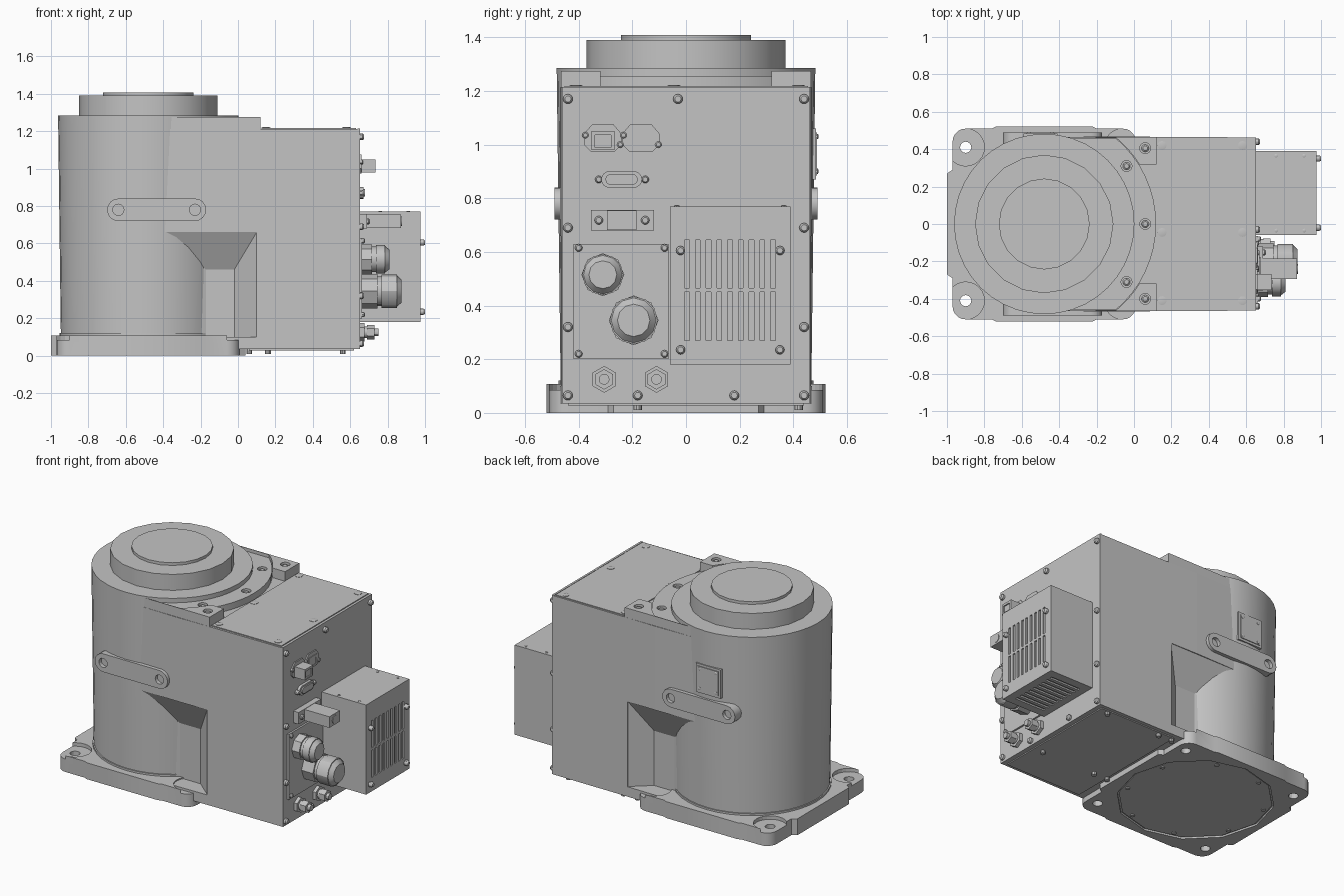
import bpy, bmesh
from math import sin, cos, radians
from mathutils import Matrix

if "Cube" in bpy.data.objects:
    bpy.data.objects.remove(bpy.data.objects["Cube"])

# One grey for the whole machine
GREY = bpy.data.materials.new("machine grey")
GREY.use_nodes = True
GREY.diffuse_color = (0.55, 0.55, 0.55, 1)
GREY.node_tree.nodes["Principled BSDF"].inputs["Base Color"].default_value = GREY.diffuse_color
CX = -0.48  # axis of the round tower


class Part:
    """Collects simple solids into one mesh object."""

    def __init__(self):
        self.bm = bmesh.new()

    def box(self, x0, x1, y0, y1, z0, z1):
        return self.prism([(x0, y0), (x1, y0), (x1, y1), (x0, y1)], z0, z1)

    def prism(self, pts, lo, hi, axis="Z"):
        place = {"X": lambda a, b, h: (h, a, b), "Y": lambda a, b, h: (a, h, b),
                 "Z": lambda a, b, h: (a, b, h)}[axis]
        bottom, top = [[self.bm.verts.new(place(a, b, h)) for a, b in pts] for h in (lo, hi)]
        self.bm.faces.new(bottom[::-1])
        self.bm.faces.new(top)
        n = len(pts)
        for i in range(n):
            j = (i + 1) % n
            self.bm.faces.new((bottom[i], bottom[j], top[j], top[i]))
        return self

    def rod(self, a, b, lo, hi, r1, r2=None, axis="Z", n=16):
        rot = {"X": Matrix(((0, 0, 1), (1, 0, 0), (0, 1, 0))).to_4x4(),
               "Y": Matrix(((1, 0, 0), (0, 0, 1), (0, 1, 0))).to_4x4(),
               "Z": Matrix.Identity(4)}[axis]
        bmesh.ops.create_cone(self.bm, cap_ends=True, segments=n, radius1=r1,
                              radius2=r1 if r2 is None else r2, depth=hi - lo,
                              matrix=rot @ Matrix.Translation((a, b, (lo + hi) / 2)))
        return self

    def rods(self, spots, lo, hi, r, axis="Z", n=16):
        for a, b in spots:
            self.rod(a, b, lo, hi, r, axis=axis, n=n)
        return self

    def bolts(self, spots, base, height, axis="Z", r=0.018):
        for a, b in spots:
            self.rod(a, b, base - 0.01, base + height * 0.6, r, axis=axis, n=12)
            self.rod(a, b, base + height * 0.6, base + height, r, r * 0.65, axis=axis, n=12)
        return self

    def done(self, name, smooth=True):
        bmesh.ops.recalc_face_normals(self.bm, faces=self.bm.faces)
        me = bpy.data.meshes.new(name)
        self.bm.to_mesh(me)
        self.bm.free()
        me.materials.append(GREY)
        ob = bpy.data.objects.new(name, me)
        bpy.context.collection.objects.link(ob)
        activate(ob)
        if smooth:
            bpy.ops.object.shade_smooth_by_angle(angle=radians(30))
        return ob


def activate(ob):
    bpy.ops.object.select_all(action="DESELECT")
    ob.select_set(True)
    bpy.context.view_layer.objects.active = ob


def cut(ob, part):
    cutter = part.done("cutter", smooth=False)
    mod = ob.modifiers.new("cut", "BOOLEAN")
    mod.operation, mod.solver, mod.object = "DIFFERENCE", "EXACT", cutter
    activate(ob)
    bpy.ops.object.modifier_apply(modifier=mod.name)
    bpy.data.objects.remove(cutter)


def arc(cx, cy, r, a0, a1, n):
    angles = [radians(a0 + (a1 - a0) * i / n) for i in range(n + 1)]
    return [(cx + r * cos(t), cy + r * sin(t)) for t in angles]


def grid(xs, ys):
    return [(x, y) for x in xs for y in ys]


def stadium(a0, a1, b, r):
    return arc(a1, b, r, -90, 90, 8) + arc(a0, b, r, 90, 270, 8)


# Base flange with corner pads, mounting holes and recessed underside
q = [(0.52, 0.27), (0.49, 0.29)] + arc(0.42, 0.44, 0.07, 0, 90, 5) + [(0.28, 0.51), (0.26, 0.52)]
outline = []
for sx, sy in ((1, 1), (-1, 1), (-1, -1), (1, -1)):
    run = q if sx == sy else q[::-1]
    outline += [(CX + sx * x, sy * y) for x, y in run]
base = Part().prism(outline, 0, 0.108).done("base_flange")
corners = grid((CX - 0.42, CX + 0.42), (-0.41, 0.41))
cut(base, Part().rods(corners, 0.085, 0.2, 0.1, n=24))
cut(base, Part().rods(corners, -0.1, 0.2, 0.03))
cut(base, Part().rod(CX, 0, -0.1, 0.012, 0.475, n=12))
Part().rod(CX, 0, 0.006, 0.03, 0.465, n=12).done("base_bottom_cover")
ring = arc(CX, 0, 0.425, 22.5, 337.5, 7)
Part().rods(ring, 0.001, 0.02, 0.015, n=10).done("base_bottom_bolts")

# Round tower, its foot and the output flange
tower = Part().rod(CX, 0, 0.09, 1.285, 0.467, 0.482, n=40)
tower.rod(CX, 0, 0.09, 0.12, 0.475, n=40).done("tower")
Part().rod(CX, 0, 1.27, 1.39, 0.37, n=20).done("output_flange")
Part().rod(CX, 0, 1.38, 1.408, 0.243, n=20).done("output_disc")

# Rear housing, undercut on both sides to free the base holes
side = [(-0.44, 0.464), (-0.1, 0.469), (0.12, 0.466), (0.64, 0.463)]
housing = Part().prism(side + [(x, -y) for x, y in side[::-1]], 0.035, 1.212).done("rear_housing", smooth=False)
for s in (-1, 1):
    c = Part()
    spots = [(x, y * s, z) for x in (-0.45, 0.1) for y in (0.463, 0.6) for z in (0.1, 0.66)]
    spots += [(x, 0.36 * s, z) for x in (-0.17, -0.02) for z in (0.1, 0.46)]
    bmesh.ops.convex_hull(c.bm, input=[c.bm.verts.new(p) for p in spots])
    cut(housing, c)

# Raised collar and corner lugs behind the tower, bolts sunk in bores
collar_spots = [(-0.04, -0.31), (0.06, 0), (-0.04, 0.31)]
lug_spots = grid([0.06], (-0.4, 0.405))
rim = arc(CX, 0, 0.598, -50, 50, 16)
collar = Part().prism([(CX, -0.458)] + rim + [(CX, 0.458)], 1.2, 1.255).done("collar")
cut(collar, Part().rods(collar_spots, 1.235, 1.4, 0.029))
for s, label in ((-1, "right"), (1, "left")):
    rim = [(x, s * y) for x, y in arc(CX, 0, 0.6, 32, 50, 6)]
    lug = Part().prism(rim + [(-0.42, s * 0.464), (0.12, s * 0.466), (0.12, s * 0.318)], 1.2, 1.275)
    cut(lug.done(label + "_lug"), Part().rods(lug_spots, 1.255, 1.4, 0.029))
Part().bolts(collar_spots, 1.235, 0.014, r=0.02).done("collar_bolts")
Part().bolts(lug_spots, 1.255, 0.014, r=0.02).done("lug_bolts")

# Covers of the rear housing
Part().box(0.125, 0.632, -0.452, 0.455, 1.2, 1.218).done("top_cover")
Part().bolts(grid((0.15, 0.58), (-0.41, -0.045, 0.42)), 1.218, 0.004, r=0.024).done("top_cover_bolts")
Part().box(0.638, 0.652, -0.463, 0.463, 0.035, 1.215).done("rear_panel")
rear = grid((-0.44, 0.44), (0.065, 0.32, 0.69, 1.17)) + [(-0.03, 1.17), (-0.18, 0.065), (0.18, 0.065)]
Part().bolts(rear, 0.652, 0.022, "X").done("rear_panel_bolts")
Part().box(0.06, 0.62, -0.44, 0.44, 0.028, 0.05).done("housing_bottom_cover")
feet = grid((0.06, 0.16, 0.56), (-0.18, 0.42))
Part().rods(feet, 0.01, 0.04, 0.016, n=10).done("housing_bottom_bolts")

# Side link bars with bolt holes, and a square plate on the left side
for s, label in ((-1, "right"), (1, "left")):
    bar = Part().prism(stadium(-0.64, -0.23, 0.78, 0.06), s * 0.4, s * 0.49, "Y").done(label + "_link_bar")
    lo, hi = sorted((s * 0.465, s * 0.6))
    cut(bar, Part().rods(grid((-0.64, -0.23), [0.78]), lo, hi, 0.03, "Y"))
plate = Part().box(-0.59, -0.41, 0.44, 0.484, 0.87, 1.06)
plate.box(-0.575, -0.425, 0.44, 0.489, 0.885, 1.045).done("left_square_plate")
Part().bolts(grid((-0.56, -0.44), (0.9, 1.03)), 0.488, 0.005, "Y", 0.01).done("square_plate_bolts")

# Ventilated power box
power = Part().box(0.64, 0.975, -0.06, 0.39, 0.18, 0.77).done("power_box", smooth=False)
vents = Part()
for i in range(9):
    y = -0.005 + i * 0.04
    for z in (0.27, 0.465):
        vents.box(0.965, 1.1, y, y + 0.018, z, z + 0.18)
    vents.box(0.7, 0.92, y, y + 0.018, 0.1, 0.19)
cut(power, vents)
Part().bolts(grid((-0.02, 0.35), (0.235, 0.605)), 0.975, 0.025, "X", 0.017).done("power_box_bolts")
Part().bolts(grid((0.76, 0.91), (-0.035, 0.365)), 0.77, 0.004, r=0.01).done("power_box_top_bolts")

# Cable glands on their plate
Part().box(0.64, 0.664, -0.42, -0.065, 0.2, 0.63).done("gland_plate")
Part().bolts(grid((-0.4, -0.08), (0.22, 0.615)), 0.664, 0.014, "X", 0.014).done("gland_plate_bolts")
for label, y, z, r, end in (("upper", -0.31, 0.515, 0.08, 0.81), ("lower", -0.195, 0.345, 0.093, 0.875)):
    mid = 0.66 + (end - 0.66) * 0.45
    g = Part().rod(y, z, 0.65, mid - 0.01, r, axis="X", n=8)
    g.rod(y, z, mid - 0.01, mid + 0.01, r * 0.85, axis="X")
    g.rod(y, z, mid + 0.01, end - 0.025, r * 0.96, axis="X", n=12)
    g.rod(y, z, end - 0.025, end, r * 0.9, r * 0.65, axis="X", n=12).done(label + "_cable_gland")

# Hose fittings
for label, y in (("first", -0.305), ("second", -0.11)):
    f = Part().rod(y, 0.125, 0.65, 0.675, 0.05, axis="X", n=6)
    f.rod(y, 0.125, 0.67, 0.72, 0.03, axis="X")
    f.rod(y, 0.125, 0.69, 0.73, 0.038, axis="X", n=6)
    f.rod(y, 0.125, 0.72, 0.75, 0.02, axis="X", n=12).done(label + "_hose_fitting")

# Network, serial and terminal connectors
tab = [(0.045, 0.975), (0.07, 1.0), (0.07, 1.04), (0.04, 1.075)]
tab += [(-a, b) for a, b in tab[::-1]]
for label, y, depth in (("first", -0.31, 0.735), ("second", -0.168, 0.664)):
    Part().prism([(y + a, b) for a, b in tab], 0.645, 0.66, "X").done(label + "_network_flange")
    socket = Part().box(0.645, depth, y - 0.043, y + 0.043, 0.98, 1.05).done(label + "_network_socket")
    cut(socket, Part().box(depth - 0.008, 0.8, y - 0.03, y + 0.03, 0.99, 1.035))
    Part().bolts([(y - 0.065, 1.035), (y + 0.065, 1.0)], 0.66, 0.008, "X", 0.012).done(label + "_network_screws")
Part().prism(stadium(-0.285, -0.195, 0.87, 0.031), 0.645, 0.67, "X").done("serial_connector")
Part().prism(stadium(-0.28, -0.2, 0.87, 0.02), 0.645, 0.678, "X").done("serial_connector_core")
Part().bolts(grid((-0.325, -0.152), [0.87]), 0.652, 0.02, "X", 0.014).done("serial_screws")
block = Part().box(0.645, 0.69, -0.355, -0.12, 0.68, 0.757)
block.box(0.68, 0.872, -0.295, -0.185, 0.682, 0.755).done("terminal_block")
Part().rod(-0.24, 0.718, 0.86, 0.876, 0.026, axis="X").done("terminal_button")
Part().bolts(grid((-0.325, -0.152), [0.718]), 0.69, 0.015, "X", 0.016).done("terminal_screws")
